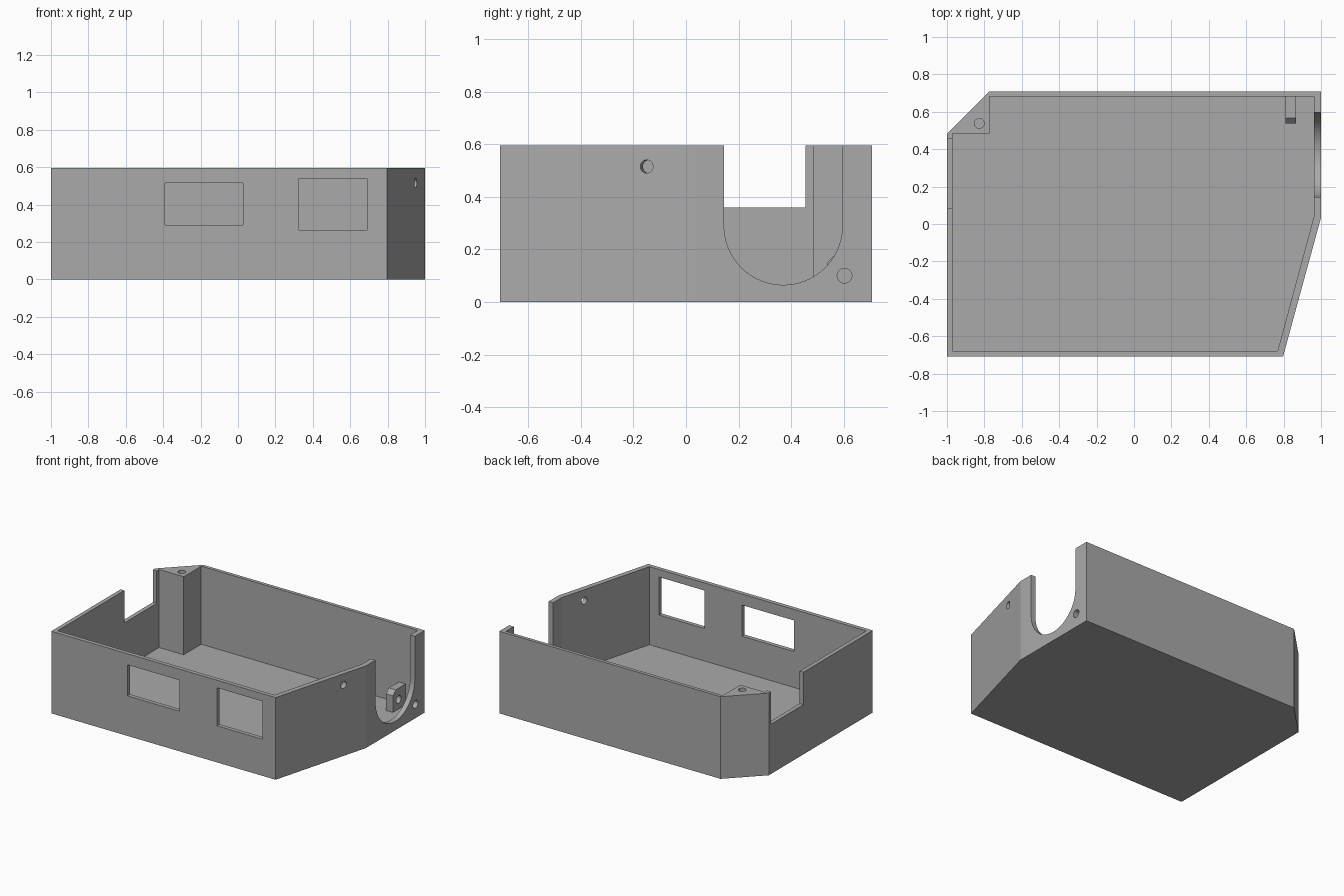
import bpy, bmesh, math
from mathutils import Vector, Matrix

cube = bpy.data.objects.get("Cube")
if cube:
    bpy.data.objects.remove(cube, do_unlink=True)

GREY = (0.4, 0.4, 0.4, 1)
mat = bpy.data.materials.new("plain grey")
mat.use_nodes = True
mat.diffuse_color = GREY
mat.node_tree.nodes["Principled BSDF"].inputs["Base Color"].default_value = GREY

H, FLOOR = 0.595, 0.03


def prism(name, points, direction):
    """Extrude a closed planar outline of 3D points along a direction."""
    bm = bmesh.new()
    face = bm.faces.new([bm.verts.new(p) for p in points])
    ext = bmesh.ops.extrude_face_region(bm, geom=[face])
    moved = [v for v in ext["geom"] if isinstance(v, bmesh.types.BMVert)]
    bmesh.ops.translate(bm, verts=moved, vec=direction)
    bmesh.ops.recalc_face_normals(bm, faces=bm.faces)
    mesh = bpy.data.meshes.new(name)
    bm.to_mesh(mesh)
    bm.free()
    obj = bpy.data.objects.new(name, mesh)
    bpy.context.collection.objects.link(obj)
    mesh.materials.append(mat)
    return obj


def box(name, lo, hi):
    (x0, y0, z0), (x1, y1, z1) = lo, hi
    base = [(x0, y0, z0), (x1, y0, z0), (x1, y1, z0), (x0, y1, z0)]
    return prism(name, base, (0, 0, z1 - z0))


def drill(name, centre, axis, radius, length):
    """Round cutter centred on a point."""
    axis = Vector(axis).normalized()
    turn = axis.to_track_quat("Z", "Y").to_matrix()
    ring = []
    for i in range(32):
        a = math.tau * i / 32
        local = Vector((radius * math.cos(a), radius * math.sin(a), -length / 2))
        ring.append(Vector(centre) + turn @ local)
    return prism(name, ring, axis * length)


def cut(obj, cutters):
    bpy.context.view_layer.objects.active = obj
    for cutter in cutters:
        cutter.hide_render = True
        mod = obj.modifiers.new("cut", "BOOLEAN")
        mod.operation, mod.solver, mod.object = "DIFFERENCE", "EXACT", cutter
        bpy.ops.object.modifier_apply(modifier=mod.name)
        bpy.data.objects.remove(cutter, do_unlink=True)


# Tray body: chamfered outline, hollowed around a solid corner post
outline = [(-1, -0.708), (0.797, -0.708), (1, 0.035), (1, 0.708), (-0.773, 0.708), (-1, 0.481)]
hollow = [(-0.97, -0.678), (0.768, -0.678), (0.963, 0.045), (0.963, 0.683),
          (-0.773, 0.683), (-0.773, 0.483), (-0.97, 0.483)]
tray = prism("tray_body", [(x, y, 0) for x, y in outline], (0, 0, H))
cavity = prism("cavity", [(x, y, FLOOR) for x, y in hollow], (0, 0, 1))

# Round-bottomed slot in the left wall
arc = [math.pi * (1 + i / 48) for i in range(49)]
slot_path = [(0.9, 0.37 + 0.225 * math.cos(a), 0.29 + 0.225 * math.sin(a)) for a in arc]
slot = prism("slot", slot_path + [(0.9, 0.595, 1), (0.9, 0.145, 1)], (0.3, 0, 0))

# Screw holes, square notch and front windows
cut(tray, [
    cavity,
    slot,
    box("notch", (-1.1, 0.085, 0.36), (-0.95, 0.455, 1)),
    box("wide_window", (-0.39, -0.8, 0.29), (0.027, -0.6, 0.515)),
    box("tall_window", (0.327, -0.8, 0.265), (0.69, -0.6, 0.54)),
    drill("slanted_wall_hole", (0.94, -0.147, 0.515), (0.743, -0.203, 0), 0.025, 0.12),
    drill("left_wall_hole", (0.98, 0.603, 0.1), (1, 0, 0), 0.028, 0.1),
    drill("post_hole", (-0.827, 0.538, H), (0, 0, 1), 0.026, 0.5),
])

# Inner screw tab with a chamfered upper corner
tab_profile = [(0.537, FLOOR - 0.01), (0.537, 0.15), (0.568, 0.181), (0.69, 0.181), (0.69, FLOOR - 0.01)]
tab = prism("screw_tab", [(0.81, y, z) for y, z in tab_profile], (0.055, 0, 0))
cut(tab, [drill("tab_hole", (0.84, 0.603, 0.1), (1, 0, 0), 0.028, 0.2)])

for obj in (tray, tab):
    bpy.ops.object.select_all(action="DESELECT")
    obj.select_set(True)
    bpy.context.view_layer.objects.active = obj
    bpy.ops.object.shade_smooth_by_angle(angle=math.radians(12))
